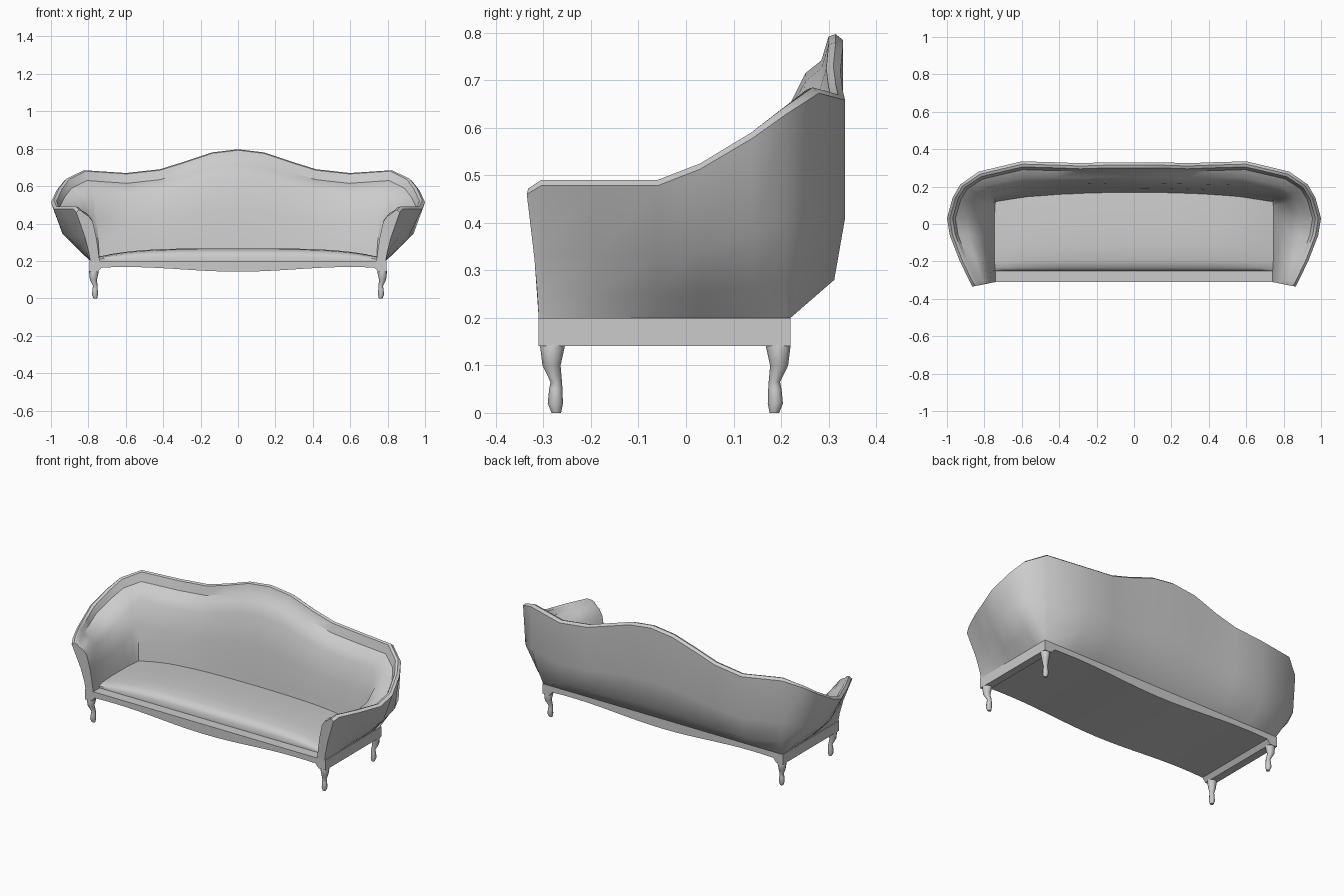
import bpy
import bmesh
from math import cos, sin, pi, radians
from mathutils import Vector

cube = bpy.data.objects.get("Cube")
if cube:
    bpy.data.objects.remove(cube)

grey = bpy.data.materials.new("upholstery_grey")
grey.use_nodes = True
colour = (0.6, 0.6, 0.6, 1)
grey.diffuse_color = colour
grey.node_tree.nodes["Principled BSDF"].inputs["Base Color"].default_value = colour


def loft(name, sections, angle=38):
    """Skin a row of closed sections and cap both ends."""
    bm = bmesh.new()
    rings = [[bm.verts.new(p) for p in section] for section in sections]
    count = len(rings[0])
    for a, b in zip(rings, rings[1:]):
        for i in range(count):
            j = (i + 1) % count
            bm.faces.new((a[i], a[j], b[j], b[i]))
    bm.faces.new(rings[0])
    bm.faces.new(rings[-1])
    bmesh.ops.recalc_face_normals(bm, faces=bm.faces)
    mesh = bpy.data.meshes.new(name)
    bm.to_mesh(mesh)
    bm.free()
    mesh.materials.append(grey)
    obj = bpy.data.objects.new(name, mesh)
    bpy.context.collection.objects.link(obj)
    bpy.ops.object.select_all(action='DESELECT')
    obj.select_set(True)
    bpy.context.view_layer.objects.active = obj
    bpy.ops.object.shade_smooth_by_angle(angle=radians(angle))
    return obj


def mirrored(sections):
    """Continue a half row of sections across the centre plane."""
    other = [[Vector((-p.x, p.y, p.z)) for p in s] for s in sections[:-1]]
    return sections + other[::-1]


# Wrap-around back and arms: one cross-section per point of the top rim
def shell_section(x, y, z):
    top = Vector((x, y))
    foot = Vector((min(x, 0.79), max(-0.31, min(y, 0.22))))
    seat = Vector((min(0.95 * x, 0.74), max(-0.31, min(y, 0.165 - 0.07 * x * x))))
    inward = (seat - top).normalized()
    lip = top + inward * 0.045
    t = max(0, min(1, (y + 0.33) / 0.6))
    low, mid = (0.1 + 0.3 * t, 0.35 + 0.6 * t) if x > 0.7 else (0.8, 1)
    rise = z - 0.2
    edge = z - 0.02 - 0.035 * t
    pad = edge - 0.2
    profile = [
        (foot, 0.2),
        (foot.lerp(top, low), 0.2 + 0.17 * rise),
        (foot.lerp(top, mid), 0.2 + 0.45 * rise),
        (top, z - 0.012),
        (top + inward * 0.015, z),
        (top + inward * 0.03, z - 0.005),
        (lip, edge),
        # padded inner face
        (seat.lerp(lip, 0.72), 0.2 + 0.95 * pad),
        (seat.lerp(lip, 0.45), 0.2 + 0.83 * pad),
        (seat.lerp(lip, 0.22), 0.2 + 0.5 * pad),
        (seat.lerp(lip, 0.08), 0.2 + 0.2 * pad),
        (seat, 0.2),
    ]
    return [Vector((p.x, p.y, h)) for p, h in profile]


rim = [(0.865, -0.335, 0.472), (0.88, -0.305, 0.49), (0.935, -0.19, 0.49),
       (0.985, -0.06, 0.49), (1, 0.03, 0.525), (0.97, 0.14, 0.59),
       (0.93, 0.21, 0.64), (0.83, 0.28, 0.685), (0.6, 0.335, 0.67),
       (0.42, 0.33, 0.69), (0.29, 0.325, 0.73), (0.14, 0.33, 0.78), (0, 0.33, 0.797)]
loft("back_and_arms", mirrored([shell_section(*p) for p in rim]))


# Base frame with a wavy lower edge that drops at the corners
def frame_section(x):
    low = 0.141 if x > 0.74 else 0.155 - 0.0125 * cos(pi * x / 0.6)
    corners = [(-0.31, low), (-0.31, 0.2), (0.22, 0.2), (0.22, low)]
    return [Vector((x, y, z)) for y, z in corners]


steps = 10
frame_xs = [0.795, 0.75] + [0.73 * (1 - i / steps) for i in range(steps + 1)]
loft("base_frame", mirrored([frame_section(x) for x in frame_xs]))


# Crowned seat cushion with a rounded front edge
def cushion_section(x):
    height = 0.068 - 0.045 * (abs(x) / 0.75) ** 4
    profile = [(-0.25, 0), (-0.25, 0.45), (-0.235, 0.75), (-0.2, 0.93),
               (-0.12, 1), (0, 0.98), (0.17, 0.75), (0.17, 0)]
    return [Vector((x, y, 0.199 + height * h)) for y, h in profile]


loft("seat_cushion", mirrored([cushion_section(0.75 * (1 - i / steps)) for i in range(steps + 1)]), 50)


# Curved legs: height, outward lean, radius
leg_profile = [(0.16, 0.004, 0.024), (0.14, 0.008, 0.026), (0.1, 0.01, 0.019),
               (0.065, 0, 0.012), (0.05, 0.001, 0.014), (0.02, 0.002, 0.016), (0, 0, 0.01)]


def leg(name, side, y, lean):
    sections = []
    for z, out, r in leg_profile:
        centre = Vector((side * (0.763 + out), y + lean * out, z))
        sections.append([centre + Vector((r * cos(k * pi / 4), r * sin(k * pi / 4), 0))
                         for k in range(8)])
    loft(name, sections, 50)


for side, word in ((1, "left"), (-1, "right")):
    leg("front_leg_" + word, side, -0.273, -1)
    leg("rear_leg_" + word, side, 0.186, 1)
